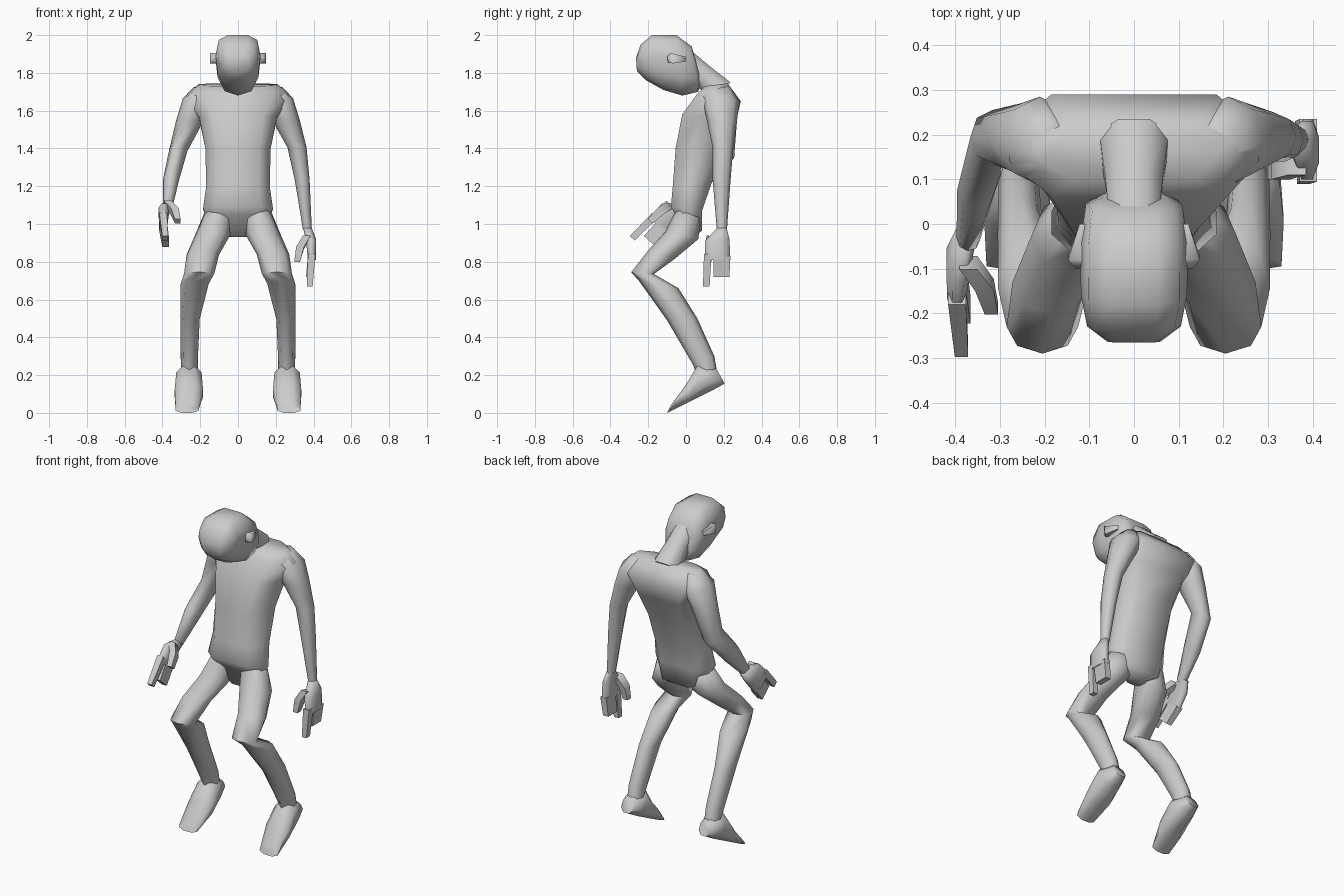
import bpy, bmesh, math
from mathutils import Matrix, Vector


def loft(name, rings, shape, side=1, matrix=None):
    """Skin rings given as (front y, front z, back y, back z, x min, x max)."""
    bm = bmesh.new()
    loops = []
    for yf, zf, yb, zb, x0, x1 in rings:
        c = Vector(((x0 + x1) / 2, (yf + yb) / 2, (zf + zb) / 2))
        v = Vector((0, (yb - yf) / 2, (zb - zf) / 2))
        loop = []
        for s, t in shape:
            p = c + v * t
            p.x += s * (x1 - x0) / 2
            p.x *= side
            loop.append(bm.verts.new(matrix @ p if matrix else p))
        loops.append(loop)
    n = len(shape)
    for a, b in zip(loops, loops[1:]):
        for i in range(n):
            j = (i + 1) % n
            bm.faces.new((a[i], a[j], b[j], b[i]))
    bm.faces.new(loops[0])
    bm.faces.new(loops[-1])
    bmesh.ops.recalc_face_normals(bm, faces=bm.faces)
    me = bpy.data.meshes.new(name)
    bm.to_mesh(me)
    bm.free()
    ob = bpy.data.objects.new(name, me)
    bpy.context.collection.objects.link(ob)
    bpy.ops.object.select_all(action='DESELECT')
    ob.select_set(True)
    bpy.context.view_layer.objects.active = ob
    bpy.ops.object.shade_smooth_by_angle(angle=math.radians(75))
    return ob


# Cross-sections in a unit square: chamfered box, ridged octagon, box, skull
def chamfer(a, b):
    return [(1, -b), (1, b), (a, 1), (-a, 1), (-1, b), (-1, -b), (-a, -1), (a, -1)]


OCT = chamfer(.45, .45)
RIDGE = [(math.cos(i * math.pi / 4), math.sin(i * math.pi / 4)) for i in range(8)]
BOX = [(1, -1), (1, 1), (-1, 1), (-1, -1)]
half = [(.45, -1), (.86, -.82), (1, -.25), (.9, .4), (.6, .85)]
SKULL = half + [(0, 1)] + [(-x, y) for x, y in reversed(half)]


def centred(name, rings, shape):
    """Loft symmetric about x = 0; the last ring value is the half width."""
    return loft(name, [(*r[:4], -r[4], r[4]) for r in rings], shape)


# Torso, crotch to shoulders
centred("torso", [
    (-.02, .93, .04, .93, .045), (-.055, 1.05, .085, .965, .15),
    (-.08, 1.09, .085, 1.07, .185), (-.07, 1.2, .13, 1.2, .168),
    (-.055, 1.4, .2, 1.4, .173), (-.02, 1.58, .265, 1.54, .205),
    (.06, 1.69, .29, 1.65, .28), (.1, 1.73, .22, 1.745, .21)],
    chamfer(.66, .3))

# Hanging neck and head
centred("neck", [
    (.0, 1.94, .04, 1.74, .055), (.12, 1.84, .08, 1.71, .065),
    (.235, 1.75, .13, 1.66, .078)], OCT)
centred("head", [
    (-.265, 1.88, -.26, 1.81, .06), (-.24, 1.95, -.21, 1.76, .105),
    (-.18, 2.0, -.12, 1.71, .119), (-.05, 2.0, -.02, 1.68, .12),
    (.03, 1.94, .065, 1.7, .108), (.05, 1.87, .08, 1.75, .065)], SKULL)

# Legs with bent knees, feet on their toes, ears
for side, label in ((1, "right"), (-1, "left")):
    loft(label + "_leg", [
        (-.05, 1.08, .08, 1.03, .02, .18), (-.11, .96, .065, .92, .042, .228),
        (-.2, .86, -.06, .815, .1, .272), (-.29, .745, -.17, .735, .125, .285),
        (-.25, .7, -.04, .66, .156, .304),
        (-.1, .49, .06, .5, .203, .305), (.04, .25, .15, .3, .213, .303),
        (.06, .18, .17, .19, .213, .303)], RIDGE, side)
    loft(label + "_foot", [
        (.16, .235, .205, .155, .22, .3), (.06, .25, .14, .12, .193, .327),
        (0, .15, .02, .06, .185, .335), (-.08, .04, -.1, 0, .21, .33)],
        OCT, side)
    loft(label + "_ear", [
        (-.1, 1.885, -.095, 1.855, .1, .132), (-.08, 1.905, -.07, 1.85, .1, .147),
        (0, 1.885, 0, 1.86, .1, .122)], BOX, side)

# Arms: the right hangs straight, the left bends forward at the elbow
shoulder = [(.12, 1.71, .23, 1.73, .14, .24), (.085, 1.68, .285, 1.65, .13, .292),
            (.11, 1.55, .27, 1.55, .18, .327)]
loft("right_arm", shoulder + [
    (.14, 1.41, .25, 1.4, .262, .363), (.14, 1.25, .235, 1.22, .3, .379),
    (.163, .97, .217, .97, .344, .391)], RIDGE)
loft("left_arm", shoulder + [
    (.135, 1.42, .255, 1.35, .268, .366), (.03, 1.28, .12, 1.2, .31, .396),
    (-.06, 1.115, -.02, 1.07, .346, .397)], RIDGE, -1)


def hand(label, side, matrix=None):
    parts = {
        "palm": [(.165, .98, .215, .98, .345, .39), (.1, .91, .23, .92, .36, .414),
                 (.1, .81, .235, .81, .37, .412)],
        "fingers": [(.145, .83, .235, .83, .37, .41), (.145, .72, .23, .72, .36, .395)],
        "index_finger": [(.095, .84, .135, .84, .37, .41),
                         (.09, .67, .125, .67, .365, .395)],
        "thumb": [(.11, .94, .16, .93, .345, .385), (.1, .88, .145, .87, .308, .35),
                  (.1, .8, .135, .8, .298, .328)]}
    for part, rings in parts.items():
        loft(f"{label}_{part}", rings, OCT if part == "palm" else BOX, side, matrix)


hand("right", 1)
hand("left", -1, Matrix.Translation((-.006, -.022, 1.092))
     @ Matrix.Rotation(math.radians(-42), 4, 'X')
     @ Matrix.Translation((0, -.19, -.97)))
